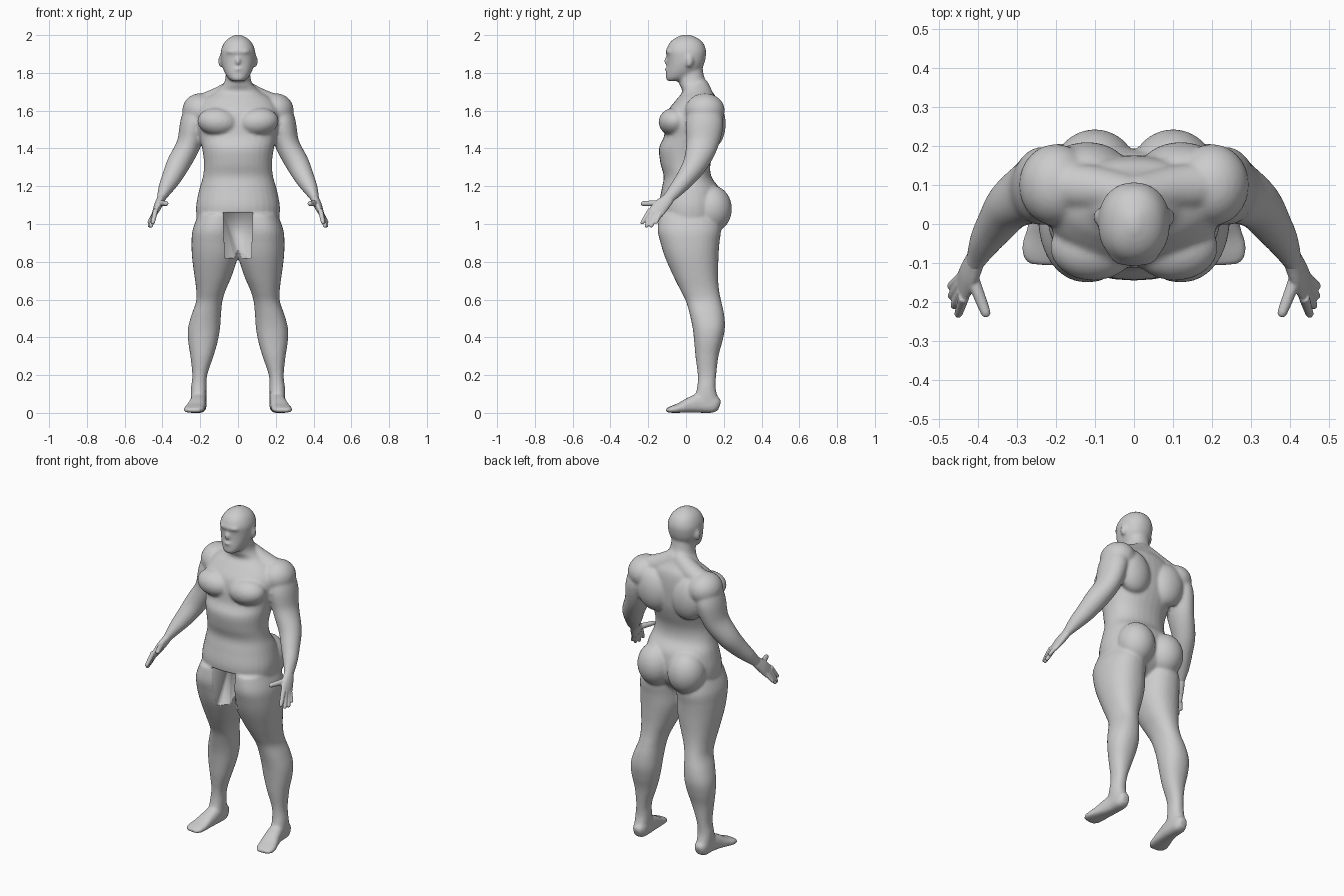
import bpy, bmesh, math
from mathutils import Vector, Matrix

skin = bpy.data.materials.new("light grey")
skin.diffuse_color = (0.6, 0.6, 0.6, 1)
N = 32


def smooth_rows(rows, sub=5):
    """Catmull-Rom through rows of numbers."""
    out = []
    for i in range(len(rows) - 1):
        a, b, c, d = (rows[max(0, min(len(rows) - 1, i + k))] for k in (-1, 0, 1, 2))
        for s in range(sub):
            t = s / sub
            out.append([0.5 * (2 * q + (r - p) * t + (2 * p - 5 * q + 4 * r - w) * t * t
                               + (3 * q - p - 3 * r + w) * t ** 3)
                        for p, q, r, w in zip(a, b, c, d)])
    return out + [list(rows[-1])]


def skin_rings(bm, rings):
    vs = [[bm.verts.new(p) for p in r] for r in rings]
    for a, b in zip(vs, vs[1:]):
        for i in range(N):
            j = (i + 1) % N
            bm.faces.new((a[i], a[j], b[j], b[i]))
    bm.faces.new(vs[0][::-1])
    bm.faces.new(vs[-1])


def oval(power):
    for i in range(N):
        a = 2 * math.pi * i / N
        c, s = math.cos(a), math.sin(a)
        yield (math.copysign(abs(c) ** (2 / power), c),
               math.copysign(abs(s) ** (2 / power), s))


def stack(bm, rows, side=1, power=2.2):
    """Level rings: z, x min, x max, y front, y back."""
    rings = []
    for z, x0, x1, y0, y1 in smooth_rows(rows):
        cx, cy, rx, ry = (x0 + x1) / 2, (y0 + y1) / 2, (x1 - x0) / 2, (y1 - y0) / 2
        rings.append([(side * (cx + rx * c), cy + ry * s, z) for c, s in oval(power)])
    skin_rings(bm, rings)


def tube(bm, rows, side=1, ref=(0, 1, 0), power=2):
    """Rings square to a path: x, y, z, radius across, radius along ref."""
    rows = smooth_rows(rows)
    pts = [Vector((side * r[0], r[1], r[2])) for r in rows]
    rings = []
    for i, (p, r) in enumerate(zip(pts, rows)):
        t = (pts[min(i + 1, len(pts) - 1)] - pts[max(i - 1, 0)]).normalized()
        u = t.cross(Vector(ref)).normalized()
        v = u.cross(t)
        rings.append([p + u * r[3] * c + v * r[4] * s for c, s in oval(power)])
    skin_rings(bm, rings)


def blob(bm, x, y, z, rx, ry, rz, tilt=0):
    m = (Matrix.Translation((x, y, z)) @ Matrix.Rotation(tilt, 4, 'Y')
         @ Matrix.Diagonal((rx, ry, rz, 1)))
    bmesh.ops.create_uvsphere(bm, u_segments=32, v_segments=20, radius=1, matrix=m)


def finish(bm, name, voxel=None, smooth=0):
    bmesh.ops.recalc_face_normals(bm, faces=bm.faces)
    me = bpy.data.meshes.new(name)
    bm.to_mesh(me)
    bm.free()
    ob = bpy.data.objects.new(name, me)
    bpy.context.collection.objects.link(ob)
    me.materials.append(skin)
    if voxel:
        r = ob.modifiers.new("fuse", 'REMESH')
        r.mode, r.voxel_size, r.use_smooth_shade = 'VOXEL', voxel, True
        s = ob.modifiers.new("soften", 'SMOOTH')
        s.factor, s.iterations = 0.5, smooth
    return ob


bm = bmesh.new()
# torso and neck
stack(bm, [(z, -w, w, f, b) for z, w, f, b in [
    (.93, .08, -.03, .10), (1.0, .20, -.12, .17), (1.08, .222, -.145, .19),
    (1.18, .206, -.13, .18), (1.25, .186, -.118, .135), (1.32, .18, -.135, .13),
    (1.4, .19, -.143, .155), (1.46, .205, -.118, .17), (1.53, .22, -.11, .175),
    (1.6, .215, -.095, .175), (1.66, .18, -.05, .165), (1.70, .12, -.02, .14),
    (1.74, .078, -.035, .118), (1.78, .066, -.04, .096), (1.85, .06, -.03, .085)]])
# head
stack(bm, [(z, -w, w, f, b) for z, w, f, b in [
    (1.757, .03, -.098, -.04), (1.77, .05, -.106, .02), (1.80, .07, -.105, .065),
    (1.84, .085, -.1, .093), (1.88, .091, -.1, .104), (1.92, .09, -.104, .106),
    (1.96, .073, -.086, .09), (1.985, .047, -.056, .06), (2.002, .012, -.015, .02)]])
blob(bm, 0, -.095, 1.862, .013, .024, .022)      # nose
blob(bm, 0, -.092, 1.818, .03, .02, .012)        # lips
blob(bm, 0, -.088, 1.912, .062, .022, .014)      # brow

for s in (1, -1):
    # chest, shoulder blade, shoulder, trapezius, buttock
    blob(bm, s * .105, -.06, 1.54, .11, .085, .075, s * -.1)
    blob(bm, s * .12, .135, 1.53, .105, .075, .13, s * .2)
    blob(bm, s * .2, .1, 1.6, .095, .105, .092)
    tube(bm, [(.0, .075, 1.72, .06, .05), (.1, .09, 1.665, .06, .06),
              (.2, .1, 1.63, .055, .06)], s)
    blob(bm, s * .1, .135, 1.08, .108, .108, .125)
    # ear
    blob(bm, s * .092, .018, 1.862, .012, .02, .034)
    # arm
    tube(bm, [(.21, .1, 1.62, .07, .08), (.235, .098, 1.53, .072, .1),
              (.262, .085, 1.42, .064, .085), (.315, .05, 1.32, .062, .066),
              (.352, 0, 1.245, .052, .052), (.382, -.045, 1.19, .04, .042),
              (.405, -.09, 1.14, .024, .032), (.412, -.105, 1.125, .022, .032)], s)
    # leg
    stack(bm, [
        (1.05, .0, .21, -.14, .17), (.97, .0, .24, -.15, .185), (.9, 0, .246, -.135, .177),
        (.82, .003, .243, -.11, .172), (.72, .035, .23, -.065, .17),
        (.65, .065, .221, -.03, .175), (.59, .083, .222, 0, .187), (.52, .09, .246, .02, .202),
        (.45, .095, .264, .035, .206), (.38, .107, .264, .043, .193), (.3, .13, .252, .05, .172),
        (.2, .163, .242, .062, .16), (.13, .167, .249, .058, .157), (.07, .168, .25, .04, .172),
        (.02, .175, .245, .03, .172)], s)
    # foot
    tube(bm, [(.207, .178, .037, .02, .026), (.207, .15, .045, .038, .045),
              (.208, .08, .052, .042, .052), (.216, .02, .041, .046, .041),
              (.226, -.03, .027, .052, .027), (.236, -.075, .018, .054, .018),
              (.24, -.105, .013, .036, .010)], s, (0, 0, 1), 2.6)
body = finish(bm, "body", .0085, 5)

# open recess at the front of the hips
bm = bmesh.new()
bmesh.ops.create_cube(bm, size=1)
for v in bm.verts:
    top, back = v.co.z > 0, v.co.y > 0
    v.co = (math.copysign(.078 if top else .07, v.co.x),
            (.05 if top else -.05) if back else -.3, 1.06 if top else .82)
cutter = finish(bm, "hip_recess_cutter")
cutter.hide_render = True
cutter.hide_viewport = True
cut = body.modifiers.new("recess", 'BOOLEAN')
cut.operation, cut.object, cut.solver = 'DIFFERENCE', cutter, 'EXACT'

# hands
for s, name in ((1, "left_hand"), (-1, "right_hand")):
    bm = bmesh.new()
    tube(bm, [(.398, -.078, 1.153, .022, .026), (.41, -.1, 1.127, .022, .034),
              (.424, -.132, 1.095, .021, .041), (.44, -.163, 1.058, .014, .042)], s)
    for base, tip, r in [((.412, -.145, 1.11), (.376, -.238, 1.108), .014),
                         ((.436, -.188, 1.075), (.452, -.236, 1.0), .0115),
                         ((.44, -.172, 1.063), (.463, -.213, .982), .0115),
                         ((.443, -.154, 1.055), (.471, -.188, .983), .0115),
                         ((.443, -.136, 1.056), (.474, -.162, 1.003), .0105)]:
        a, b = Vector(base), Vector(tip)
        tube(bm, [(*a.lerp(b, t), r * k, r * k) for t, k in
                  ((0, 1.2), (.35, 1.1), (.7, 1), (.92, .85), (1, .45))], s, (0, 1, .2))
    finish(bm, name, .004, 3)

for ob in bpy.context.collection.objects:
    for p in ob.data.polygons:
        p.use_smooth = True
